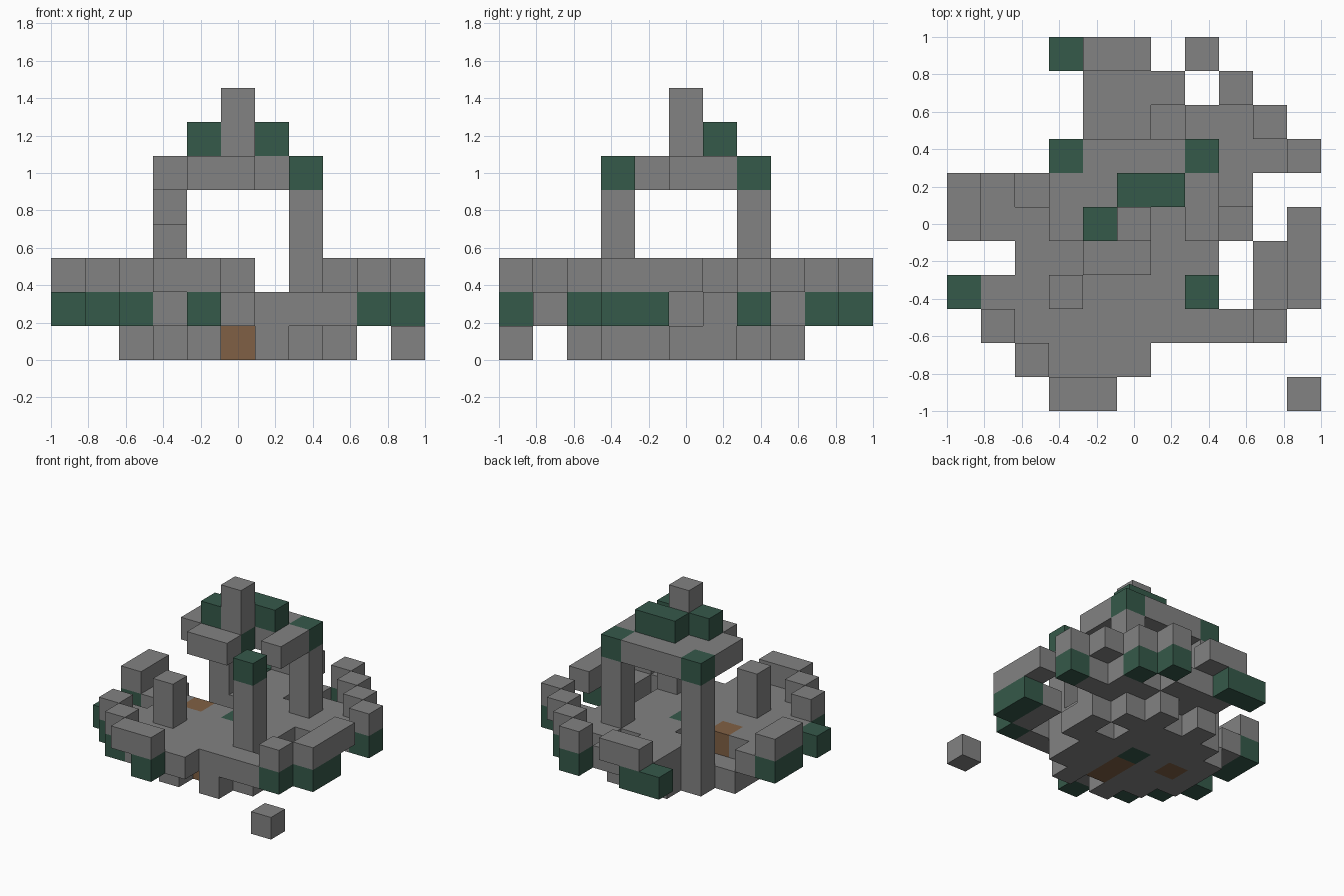
import bpy
import bmesh
from mathutils import Vector

if "Cube" in bpy.data.objects:
    bpy.data.objects.remove(bpy.data.objects["Cube"], do_unlink=True)

GRID = 11
UNIT = 2 / GRID


def make_material(name, colour):
    mat = bpy.data.materials.new(name)
    mat.use_nodes = True
    mat.diffuse_color = (*colour, 1)
    mat.node_tree.nodes["Principled BSDF"].inputs["Base Color"].default_value = (*colour, 1)
    return mat


MATERIALS = [
    make_material("stone_grey", (0.225, 0.225, 0.225)),
    make_material("moss_green", (0.036, 0.1, 0.068)),
    make_material("earth_brown", (0.216, 0.117, 0.058)),
]
KEYS = "sgb"  # stone, green, brown


def read_plan(plan, bottom, height=1):
    """Turn a floor plan (back row first) into block cells with a colour key."""
    rows = plan.split()
    return {(i, GRID - 1 - r, k): key
            for r, row in enumerate(rows)
            for i, key in enumerate(row) if key in KEYS
            for k in range(bottom, bottom + height)}


def build_blocks(name, cells):
    """Make one closed mesh from block cells, leaving out faces between neighbours."""
    bm = bmesh.new()
    for cell, key in cells.items():
        centre = Vector(cell) + Vector((0.5, 0.5, 0.5))
        for axis in range(3):
            for sign in (-1, 1):
                n = Vector((0, 0, 0))
                n[axis] = sign
                if tuple(int(c + d) for c, d in zip(cell, n)) in cells:
                    continue
                u = Vector((0, 0, 0))
                u[(axis + 1) % 3] = 0.5
                v = n.cross(u)
                corners = [centre + n / 2 + p for p in (-u - v, u - v, u + v, v - u)]
                verts = [bm.verts.new(((c.x - GRID / 2) * UNIT,
                                       (c.y - GRID / 2) * UNIT, c.z * UNIT)) for c in corners]
                bm.faces.new(verts).material_index = KEYS.index(key)
    bmesh.ops.remove_doubles(bm, verts=bm.verts, dist=0.001)
    mesh = bpy.data.meshes.new(name)
    bm.to_mesh(mesh)
    bm.free()
    for mat in MATERIALS:
        mesh.materials.append(mat)
    obj = bpy.data.objects.new(name, mesh)
    bpy.context.collection.objects.link(obj)
    return obj


# Foundation disc with the earth path
build_blocks("foundation", read_plan("""
    ........... ...........
    ....s.s....
    ...sssss...
    ..sssss.s..
    ..sbsgsss..
    ..sssbss...
    ...ssbss...
    ....s.s....
    ........... ...........""", 0))

# Wider, broken paving
build_blocks("paving", read_plan("""
    ...........
    ....sss....
    ....ss.ss..
    ...sssssss.
    .s...ssss..
    .ssbsgss...
    ..ssssss.s.
    .sssssss.s.
    ..sssssss..
    ...sss.....
    ...........""", 1))

# Mossy outer rim
build_blocks("mossy_rim", read_plan("""
    ...gg..g...
    ........g..
    ...........
    ..........g
    g..........
    g..........
    ..........g
    g.........g
    .g.......g.
    ..g........
    ....g......""", 1))

# Stone ring on the rim
build_blocks("rim_wall", read_plan("""
    ....ss.s...
    ........s..
    .........s.
    ..........s
    s..........
    s.........s
    ..........s
    ..........s
    .s.......s.
    ..s........
    ...ss......""", 2))

# Three standing pillars and a broken one
for label, i, j, tall in (("back_left", 7, 7, 3), ("back_right", 3, 7, 3),
                          ("front_left", 7, 3, 3), ("broken", 3, 3, 2)):
    build_blocks(label + "_pillar", {(i, j, 2 + k): "s" for k in range(tall)})

# Roof slab with mossy corners
build_blocks("roof", read_plan("""
    ........... ........... ...........
    ...gsssg...
    ...sssss...
    ...ssg.s...
    ....ss.....
    .......g...
    ........... ........... ...........""", 5))

# Mossy blocks around the spire
build_blocks("roof_moss", {(5, 6, 6): "g", (6, 6, 6): "g", (4, 5, 6): "g"})
build_blocks("spire", {(5, 5, 6): "s", (5, 5, 7): "s"})

# Fallen block beside the ruin
build_blocks("fallen_block", {(GRID - 1, 0, 0): "s"})
